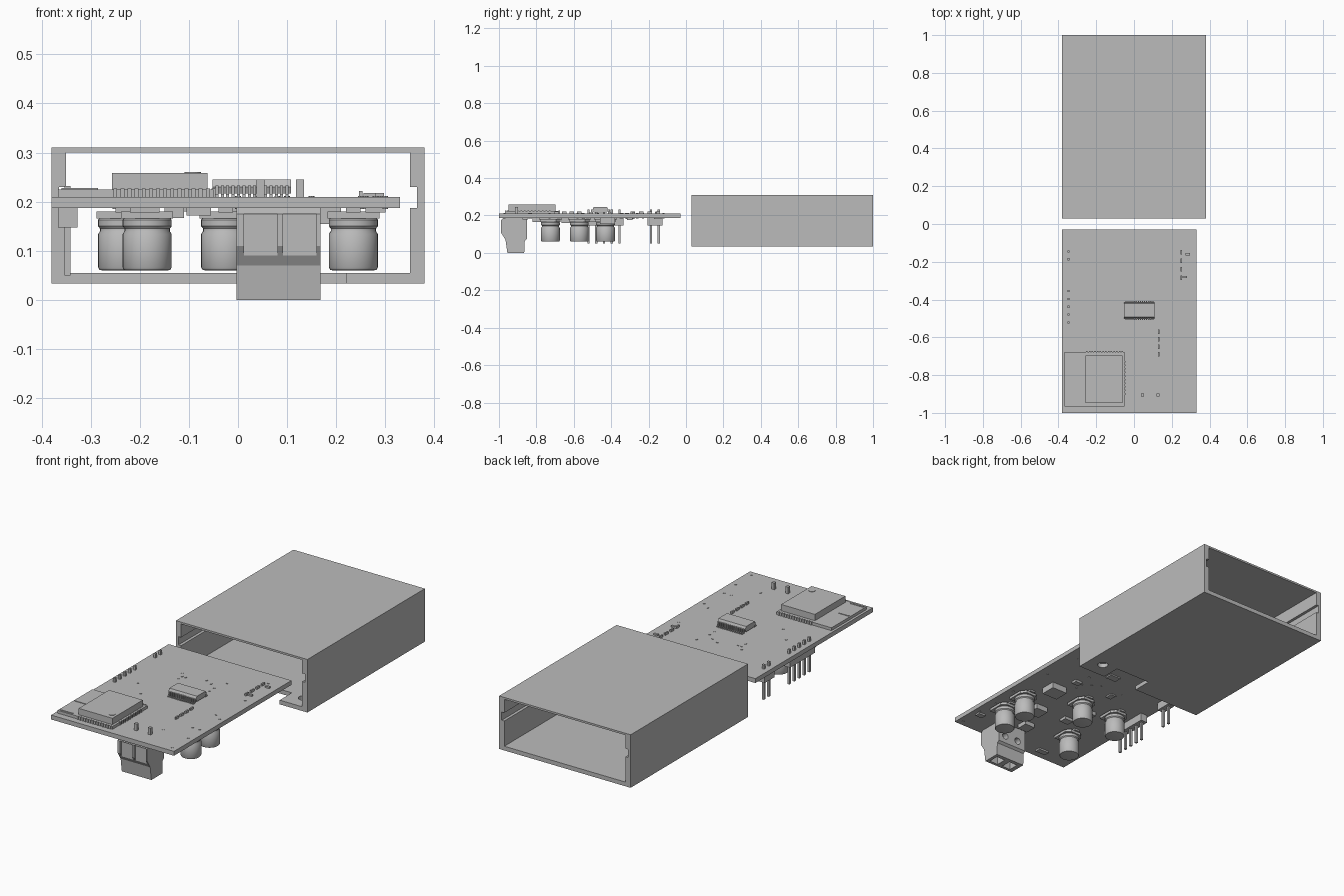
import bpy, bmesh, math
from mathutils import Matrix, Vector

cube = bpy.data.objects.get("Cube")
if cube:
    bpy.data.objects.remove(cube, do_unlink=True)

grey = bpy.data.materials.new("plain grey")
grey.use_nodes = True
grey.diffuse_color = (0.5, 0.5, 0.5, 1)
grey.node_tree.nodes["Principled BSDF"].inputs["Base Color"].default_value = (0.5, 0.5, 0.5, 1)


def box(bm, x0, x1, y0, y1, z0, z1):
    size = Matrix.Diagonal((x1 - x0, y1 - y0, z1 - z0, 1))
    mid = Matrix.Translation(((x0 + x1) / 2, (y0 + y1) / 2, (z0 + z1) / 2))
    bmesh.ops.create_cube(bm, size=1, matrix=mid @ size)


def cylinder(bm, x, y, z0, z1, r, sides=16):
    bmesh.ops.create_cone(bm, cap_ends=True, segments=sides, radius1=r, radius2=r,
                          depth=z1 - z0, matrix=Matrix.Translation((x, y, (z0 + z1) / 2)))


def prism(bm, points, start, step):
    # Points are placed vectors of a flat outline, swept along step
    face = bm.faces.new([bm.verts.new(Vector(p) + Vector(start)) for p in points])
    new = bmesh.ops.extrude_face_region(bm, geom=[face])["geom"]
    bmesh.ops.translate(bm, vec=step, verts=[v for v in new if isinstance(v, bmesh.types.BMVert)])


def finish(name, bm, smooth=False):
    bmesh.ops.recalc_face_normals(bm, faces=bm.faces)
    mesh = bpy.data.meshes.new(name)
    bm.to_mesh(mesh)
    bm.free()
    mesh.materials.append(grey)
    ob = bpy.data.objects.new(name, mesh)
    bpy.context.collection.objects.link(ob)
    if smooth:
        bpy.ops.object.select_all(action='DESELECT')
        ob.select_set(True)
        bpy.context.view_layer.objects.active = ob
        bpy.ops.object.shade_smooth_by_angle(angle=math.radians(35))
    return ob


def cut(ob, bm):
    cutter = finish("cutter", bm)
    cutter.hide_render = True
    mod = ob.modifiers.new("cut", 'BOOLEAN')
    mod.object, mod.operation, mod.solver = cutter, 'DIFFERENCE', 'EXACT'
    bpy.context.view_layer.objects.active = ob
    bpy.ops.object.modifier_apply(modifier=mod.name)
    bpy.data.objects.remove(cutter, do_unlink=True)


# Open sleeve case with a board groove in each side wall
bm = bmesh.new()
box(bm, -0.38, 0.38, 0.03, 1, 0.033, 0.31)
case = finish("case", bm)
half = [(0.35, 0.055), (0.35, 0.187), (0.365, 0.187), (0.365, 0.23), (0.35, 0.23), (0.35, 0.3)]
outline = half + [(-x, z) for x, z in reversed(half)]
bm = bmesh.new()
prism(bm, [(x, 0, z) for x, z in outline], (0, -0.1, 0), (0, 1.3, 0))
cut(case, bm)
# Connector notch and round hole in the floor
bm = bmesh.new()
box(bm, 0.015, 0.22, -0.02, 0.13, 0, 0.1)
cylinder(bm, 0.3, 0.115, 0, 0.1, 0.026, 24)
cut(case, bm)

# Circuit board
bm = bmesh.new()
box(bm, -0.38, 0.33, -1, -0.03, 0.187, 0.21)
finish("circuit_board", bm)

# Round pads of the vias
vias = [(-.12, -.29), (-.14, -.26), (-.1, -.29), (-.12, -.32), (0, -.26), (.08, -.35), (.1, -.23),
        (.08, -.31), (.04, -.28), (.26, -.12), (.28, -.34), (.26, -.55), (.3, -.58), (.25, -.73),
        (.29, -.73), (.3, -.84), (.3, -.97), (.15, -.83), (-.17, -.56), (-.25, -.47)]
bm = bmesh.new()
for x, y in vias:
    cylinder(bm, x, y, 0.209, 0.212, 0.006, 8)
    cylinder(bm, x, y, 0.185, 0.188, 0.006, 8)
finish("via_pads", bm)

# Radio module with shield can, edge contacts and aerial strips
bm = bmesh.new()
box(bm, -0.367, -0.05, -0.965, -0.677, 0.21, 0.225)
for i in range(14):
    x = -0.25 + i * 0.0145
    for y in (-0.965, -0.677):
        box(bm, x - 0.004, x + 0.004, y - 0.004, y + 0.004, 0.21, 0.227)
for i in range(10):
    y = -0.9 + i * 0.019
    box(bm, -0.054, -0.046, y - 0.004, y + 0.004, 0.21, 0.227)
for x, y in ((-0.3, -0.832), (-0.285, -0.953)):
    box(bm, -0.36, x, y - 0.003, y + 0.003, 0.224, 0.228)
finish("radio_module", bm)
bm = bmesh.new()
box(bm, -0.257, -0.062, -0.948, -0.697, 0.224, 0.258)
finish("shield_can", bm)
bm = bmesh.new()
cylinder(bm, -0.092, -0.91, 0.257, 0.26, 0.017, 24)
finish("shield_mark", bm)

# Driver chip with bent legs on both long sides
bm = bmesh.new()
prism(bm, [(0, -.495, .217), (0, -.5, .23), (0, -.493, .245), (0, -.422, .245),
           (0, -.415, .23), (0, -.422, .217)], (-0.052, 0, 0), (0.16, 0, 0))
finish("driver_chip", bm)
bm = bmesh.new()
for i in range(14):
    x = -0.043 + i * 0.011
    for s in (-1, 1):
        y = sorted((-0.4575 + s * 0.04, -0.4575 + s * 0.05))
        box(bm, x - 0.003, x + 0.003, *y, 0.21, 0.233)
        y = sorted((-0.4575 + s * 0.048, -0.4575 + s * 0.06))
        box(bm, x - 0.003, x + 0.003, *y, 0.21, 0.215)
finish("chip_legs", bm)

# Small parts on top: two rows of four, and loose ones
bm = bmesh.new()
for x, y0, dy in ((0.25, -0.15, -0.045), (0.13, -0.57, -0.04)):
    for i in range(4):
        y = y0 + i * dy
        box(bm, x - 0.004, x + 0.004, y - 0.012, y + 0.012, 0.21, 0.222)
for x, y in ((0.268, -0.28), (0.285, -0.16)):
    box(bm, x - 0.012, x + 0.012, y - 0.006, y + 0.006, 0.21, 0.218)
finish("small_top_parts", bm)

# Pin headers along the left edge of the board
for name, y0, count in (("short_pin_header", -0.187, 2), ("long_pin_header", -0.521, 5)):
    bm = bmesh.new()
    end = y0 + (count - 1) * 0.0415
    box(bm, -0.367, -0.327, y0 - 0.02, end + 0.02, 0.147, 0.188)
    for i in range(count):
        y = y0 + i * 0.0415
        box(bm, -0.353, -0.341, y - 0.006, y + 0.006, 0.05, 0.232)
    finish(name, bm)

# Hanging capacitors: square base, then a can with a pinched neck and rounded end
profile = [(0.044, 0.17), (0.05, 0.163), (0.05, 0.15), (0.046, 0.145), (0.046, 0.14),
           (0.05, 0.134), (0.05, 0.066), (0.047, 0.061), (0.042, 0.06)]
for n, (x, y) in enumerate([(.235, -.725), (.235, -.57), (-.025, -.43), (-.235, -.43), (-.185, -.725)]):
    bm = bmesh.new()
    rings = []
    for r, z in profile:
        rings.append([bm.verts.new((x + r * math.cos(a), y + r * math.sin(a), z))
                      for a in (math.tau * k / 32 for k in range(32))])
    for a, b in zip(rings, rings[1:]):
        for k in range(32):
            bm.faces.new((a[k], a[k - 1], b[k - 1], b[k]))
    bm.faces.new(rings[0])
    bm.faces.new(rings[-1])
    finish(f"capacitor_can_{n + 1}", bm, True)
    bm = bmesh.new()
    w, c = 0.053, 0.03
    prism(bm, [(-w, -w, 0), (w, -w, 0), (w, c, 0), (c, w, 0), (-c, w, 0), (-w, c, 0)],
          (x, y, 0.166), (0, 0, 0.014))
    box(bm, x - 0.015, x + 0.015, y - 0.062, y + 0.062, 0.178, 0.188)
    finish(f"capacitor_base_{n + 1}", bm)

# Parts under the board
bm = bmesh.new()
for x, y, w, d, z in ((.165, -.42, .045, .04, .155), (.1, -.63, .035, .035, .16),
                      (.04, -.79, .03, .03, .165), (.01, -.15, .03, .02, .18),
                      (-.19, -.94, .03, .015, .178), (-.13, -.5, .02, .025, .167),
                      (-.08, -.62, .025, .02, .172), (.28, -.86, .02, .015, .178),
                      (.12, -.3, .02, .015, .175), (-.1, -.3, .015, .02, .18)):
    box(bm, x - w, x + w, y - d, y + d, z, 0.188)
finish("small_bottom_parts", bm)

# Terminal block hanging at the front edge
bm = bmesh.new()
prism(bm, [(0, -.955, 0), (0, -.865, 0), (0, -.862, .065), (0, -.85, .075), (0, -.85, .188),
           (0, -.975, .188), (0, -.99, .175), (0, -.99, .11), (0, -.965, .07)],
      (-0.003, 0, 0), (0.171, 0, 0))
terminal = finish("terminal_block", bm)
bm = bmesh.new()
for x in (0.046, 0.126):
    box(bm, x - 0.034, x + 0.034, -1.02, -0.978, 0.075, 0.175)
    box(bm, x - 0.021, x + 0.021, -1.0, -0.95, 0.117, 0.16)
    box(bm, x - 0.025, x + 0.025, -0.94, -0.885, -0.02, 0.05)
    bmesh.ops.create_cone(bm, cap_ends=True, segments=24, radius1=0.018, radius2=0.018, depth=0.06,
                          matrix=Matrix.Translation((x, -0.85, 0.115)) @ Matrix.Rotation(math.pi / 2, 4, 'X'))
cut(terminal, bm)
bm = bmesh.new()
for x in (0.046, 0.126):
    box(bm, x - 0.008, x + 0.008, -0.913, -0.897, 0.18, 0.245)
finish("terminal_pins", bm)
